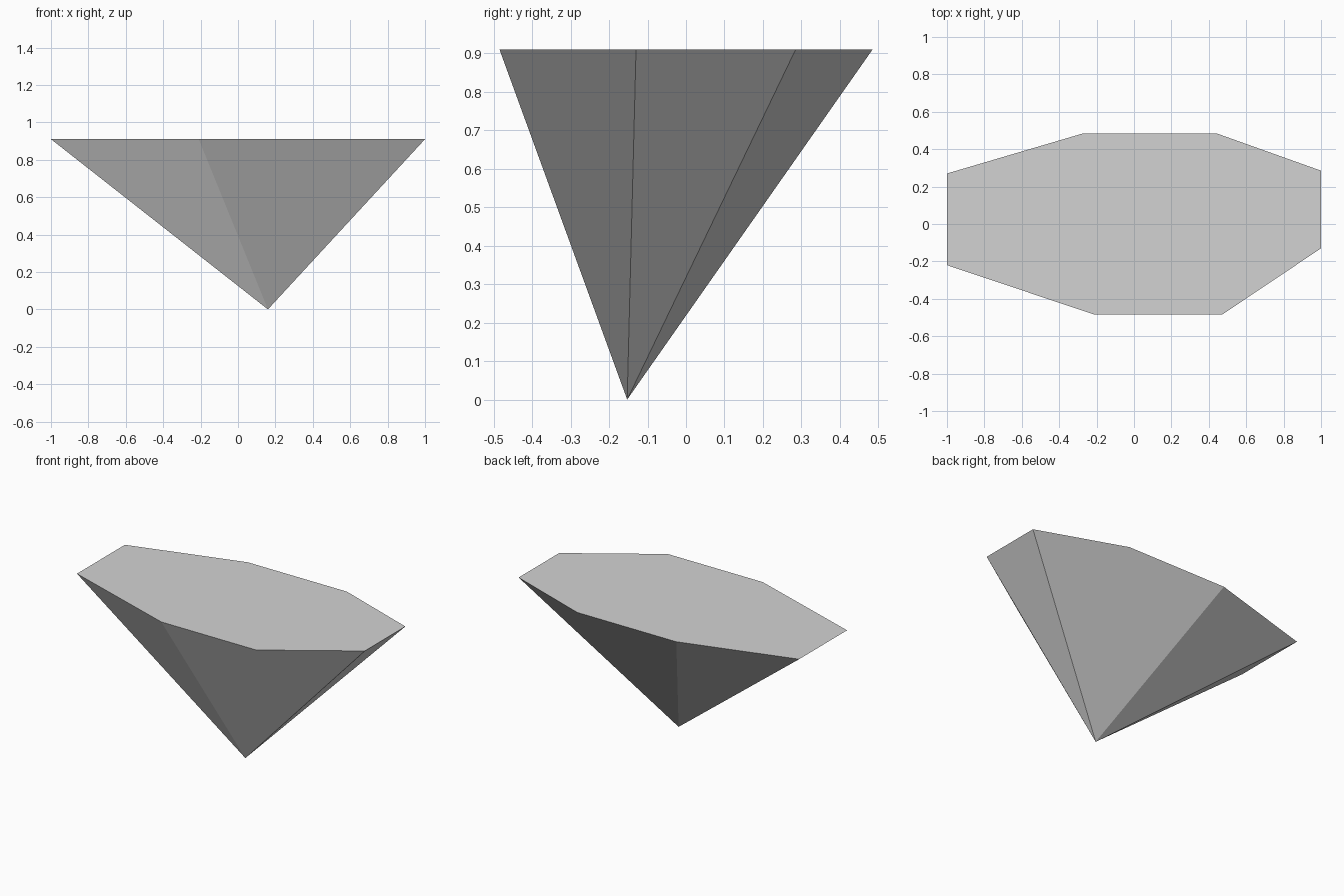
import bpy
import bmesh

cube = bpy.data.objects.get("Cube")
if cube:
    bpy.data.objects.remove(cube, do_unlink=True)

# Single flat grey
grey = bpy.data.materials.new("light_grey")
GREY = (0.65, 0.65, 0.65, 1)
grey.diffuse_color = GREY
grey.use_nodes = True
shader = next(n for n in grey.node_tree.nodes if n.type == 'BSDF_PRINCIPLED')
shader.inputs["Base Color"].default_value = GREY
shader.inputs["Roughness"].default_value = 0.8

# Flat rim, counter-clockwise from the left-hand front corner
HEIGHT = 0.91
RIM = [(-1, -0.22), (-0.21, -0.485), (0.47, -0.485), (1, -0.13),
       (1, 0.285), (0.44, 0.485), (-0.27, 0.485), (-1, 0.27)]
TIP = (0.16, -0.153, 0)

bm = bmesh.new()
rim = [bm.verts.new((x, y, HEIGHT)) for x, y in RIM]
tip = bm.verts.new(TIP)
a, b, c, d, e, f, g, h = rim

# Flat top
bm.faces.new(rim)

# Broad folded sides, each creased along the line from its middle corner to the tip
for start, middle, end in ((b, c, d), (e, f, g)):
    bm.faces.new((middle, start, tip, end))

# Narrow end sides
for start, end in ((d, e), (h, a)):
    bm.faces.new((end, start, tip))

# Slanted sides, wound towards the inside
for start, end in ((a, b), (g, h)):
    bm.faces.new((start, end, tip))

mesh = bpy.data.meshes.new("pointed_wedge")
bm.to_mesh(mesh)
bm.free()
mesh.materials.append(grey)
wedge = bpy.data.objects.new("pointed_wedge", mesh)
bpy.context.collection.objects.link(wedge)
